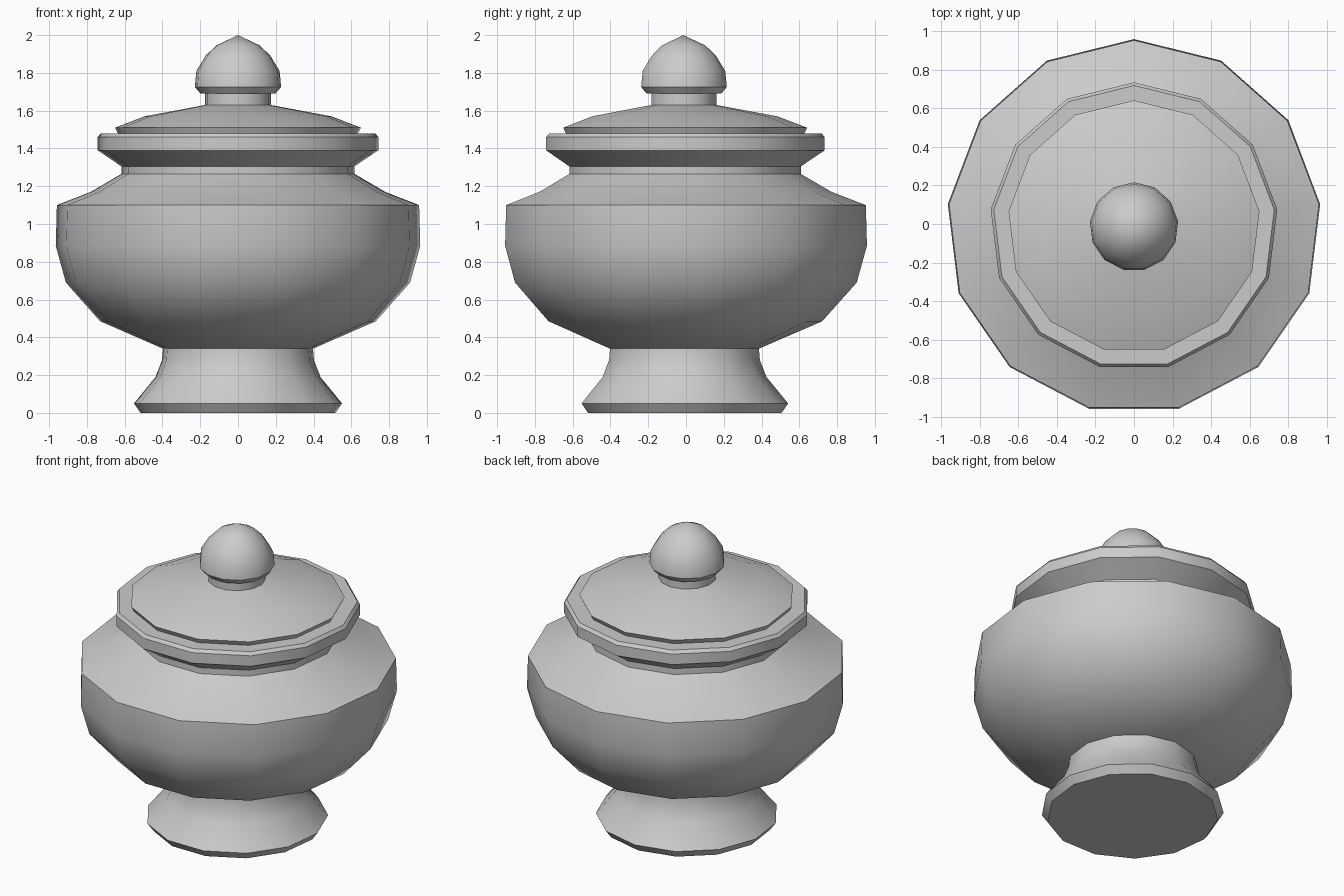
import bpy
import bmesh
import math

SIDES = 13
AXIS_Y = -0.014

cube = bpy.data.objects.get("Cube")
if cube:
    bpy.data.objects.remove(cube, do_unlink=True)

clay = bpy.data.materials.new("pale_grey_ceramic")
clay.use_nodes = True
clay.diffuse_color = (0.6, 0.6, 0.6, 1)
clay.node_tree.nodes["Principled BSDF"].inputs["Base Color"].default_value = (0.6, 0.6, 0.6, 1)


def lathe(name, profile):
    """Revolve (radius, height) points, with one corner at the back; radius 0 closes to a point."""
    bm = bmesh.new()
    rings = []
    for r, z in profile:
        count = SIDES if r > 0 else 1
        angles = [math.pi / 2 + math.tau * i / SIDES for i in range(count)]
        rings.append([bm.verts.new((r * math.cos(a), r * math.sin(a), z)) for a in angles])
    for low, high in zip(rings, rings[1:]):
        for i in range(SIDES):
            j = (i + 1) % SIDES
            if len(low) == 1:
                bm.faces.new((low[0], high[j], high[i]))
            elif len(high) == 1:
                bm.faces.new((low[i], low[j], high[0]))
            else:
                bm.faces.new((low[i], low[j], high[j], high[i]))
    # Flat underside on the open bottom ring
    if len(rings[0]) > 1:
        bm.faces.new(rings[0][::-1])
    bmesh.ops.recalc_face_normals(bm, faces=bm.faces)
    mesh = bpy.data.meshes.new(name)
    bm.to_mesh(mesh)
    bm.free()
    mesh.materials.append(clay)
    obj = bpy.data.objects.new(name, mesh)
    obj.location.y = AXIS_Y
    bpy.context.collection.objects.link(obj)
    bpy.ops.object.select_all(action="DESELECT")
    obj.select_set(True)
    bpy.context.view_layer.objects.active = obj
    bpy.ops.object.shade_smooth_by_angle(angle=math.radians(32))
    return obj


# Flared pedestal
lathe("foot", [(0.52, 0), (0.555, 0.05), (0.44, 0.19), (0.405, 0.28), (0.4, 0.34)])

# Round bowl with sloping shoulder and short neck
lathe("bowl", [(0.4, 0.34), (0.735, 0.485), (0.918, 0.69), (0.972, 0.885),
               (0.966, 1.1), (0.785, 1.17), (0.622, 1.265), (0.622, 1.305)])

# Flared rim with a bevelled top edge
lathe("rim", [(0.622, 1.305), (0.748, 1.39), (0.748, 1.46), (0.732, 1.48), (0, 1.48)])

# Shallow domed lid
lathe("lid", [(0.64, 1.48), (0.655, 1.51), (0.498, 1.57), (0.175, 1.63)])

# Collar and pointed knob
lathe("knob_collar", [(0.175, 1.625), (0.175, 1.69)])
lathe("knob", [(0.2, 1.69), (0.23, 1.725), (0.222, 1.81), (0.173, 1.89),
               (0.117, 1.945), (0, 2.0)])
